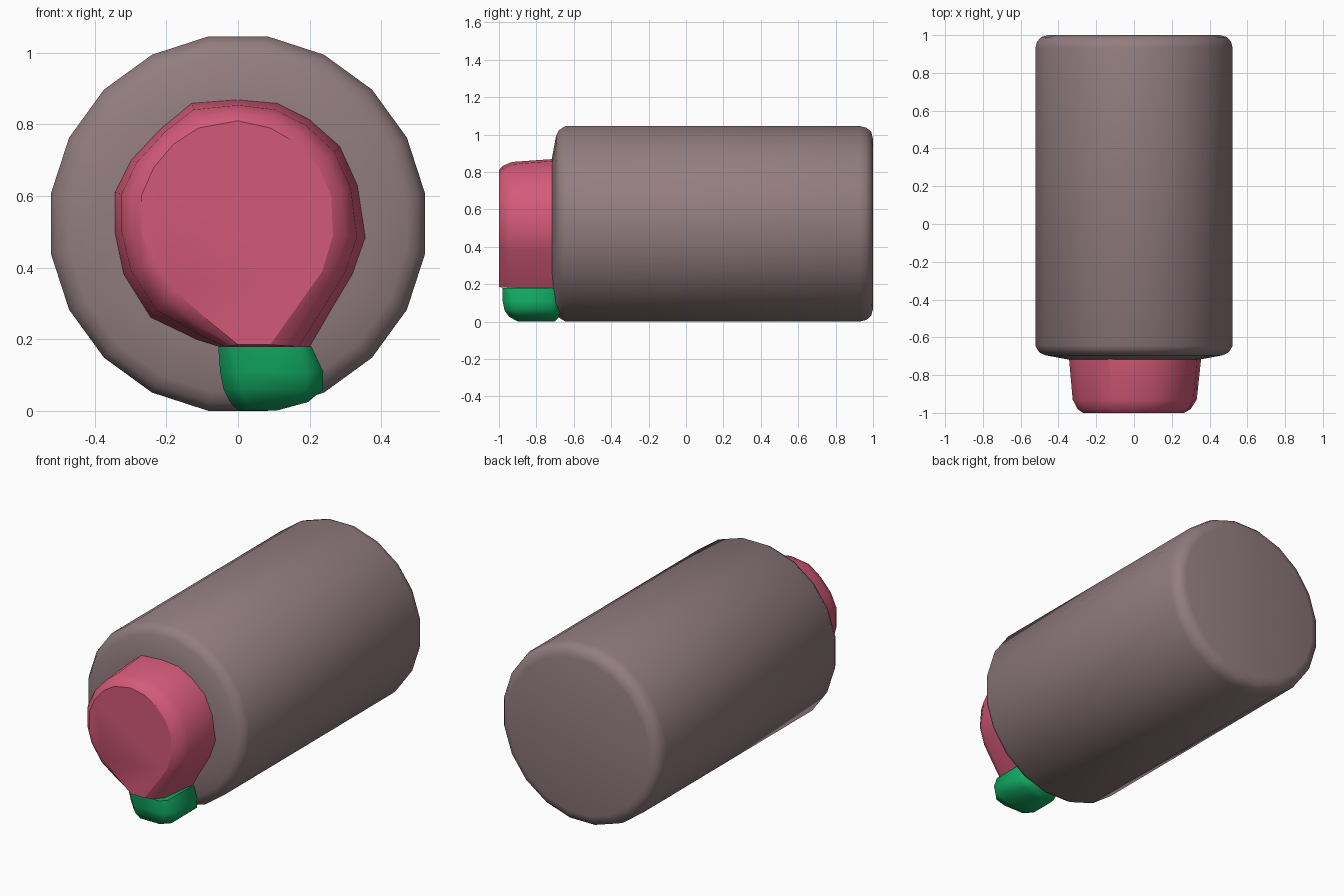
import bpy, bmesh, math

cube = bpy.data.objects.get("Cube")
if cube:
    bpy.data.objects.remove(cube, do_unlink=True)


def srgb(r, g, b):
    lin = lambda c: c / 12.92 if c <= 0.04045 else ((c + 0.055) / 1.055) ** 2.4
    return tuple(lin(c / 255) for c in (r, g, b)) + (1.0,)


def material(name, colour):
    m = bpy.data.materials.new(name)
    m.diffuse_color = colour
    m.use_nodes = True
    m.node_tree.nodes["Principled BSDF"].inputs["Base Color"].default_value = colour
    return m


def loft(name, rings, mat, angle=30):
    """Skin a list of equal-length point rings and cap both ends."""
    bm = bmesh.new()
    vs = [[bm.verts.new(p) for p in ring] for ring in rings]
    n = len(vs[0])
    for a, b in zip(vs, vs[1:]):
        for i in range(n):
            j = (i + 1) % n
            bm.faces.new((a[i], a[j], b[j], b[i]))
    bm.faces.new(vs[0])
    bm.faces.new(vs[-1])
    bmesh.ops.recalc_face_normals(bm, faces=bm.faces)
    me = bpy.data.meshes.new(name)
    bm.to_mesh(me)
    bm.free()
    me.materials.append(mat)
    ob = bpy.data.objects.new(name, me)
    bpy.context.collection.objects.link(ob)
    bpy.ops.object.select_all(action='DESELECT')
    ob.select_set(True)
    bpy.context.view_layer.objects.active = ob
    bpy.ops.object.shade_smooth_by_angle(angle=math.radians(angle))
    return ob


grey = material("warm grey", srgb(146, 125, 128))
pink = material("rose pink", srgb(212, 90, 121))
green = material("leaf green", srgb(17, 168, 97))

# Barrel body: (y, radius) profile around a lengthwise axis
SIDES, MID = 20, 0.523
profile = [(-0.717, 0.355), (-0.695, 0.475), (-0.68, 0.507), (-0.645, 0.529),
           (0.93, 0.529), (0.965, 0.52), (0.99, 0.498), (1.0, 0.46)]


def circle(y, r):
    return [(r * math.cos(a), y, MID + r * math.sin(a))
            for a in (math.tau * (i + 0.5) / SIDES for i in range(SIDES))]


loft("body", [circle(y, r) for y, r in profile], grey, 40)

# Nose: (x, z) outline where it meets the body, tapering to a smaller front face
base = [(-.215, .79), (-.13, .86), (0, .87), (.11, .86), (.20, .815), (.285, .74),
        (.335, .63), (.357, .485), (.32, .38), (.20, .178), (-.05, .178), (-.12, .20),
        (-.245, .26), (-.32, .38), (-.345, .50), (-.345, .61), (-.30, .70)]
front = [(-.18, .745), (-.11, .79), (0, .81), (.09, .79), (.16, .75), (.225, .68),
         (.26, .60), (.265, .49), (.235, .39), (.09, .185), (0, .185), (-.08, .25),
         (-.18, .34), (-.24, .42), (-.27, .50), (-.27, .60), (-.235, .68)]


def nose_ring(y, t):
    return [(a[0] + (b[0] - a[0]) * t, y, a[1] + (b[1] - a[1]) * t)
            for a, b in zip(base, front)]


loft("nose", [nose_ring(y, t) for y, t in
              [(-0.70, 0), (-0.93, 0.27), (-0.98, 0.62), (-1.0, 1)]], pink)


# Chin block: chamfered rectangles stacked in height
def chin_ring(z, x0, x1, y0, y1, c):
    return [(x0 + c, y0, z), (x1 - c, y0, z), (x1, y0 + c, z), (x1, y1 - c, z),
            (x1 - c, y1, z), (x0 + c, y1, z), (x0, y1 - c, z), (x0, y0 + c, z)]


loft("chin", [chin_ring(*r) for r in [
    (0.18, -0.055, 0.205, -0.98, -0.67, 0.035),
    (0.11, -0.05, 0.238, -0.98, -0.67, 0.05),
    (0.06, -0.04, 0.237, -0.97, -0.67, 0.05),
    (0.025, -0.022, 0.195, -0.945, -0.68, 0.045),
    (0.002, 0.0, 0.11, -0.90, -0.70, 0.03)]], green, 50)
